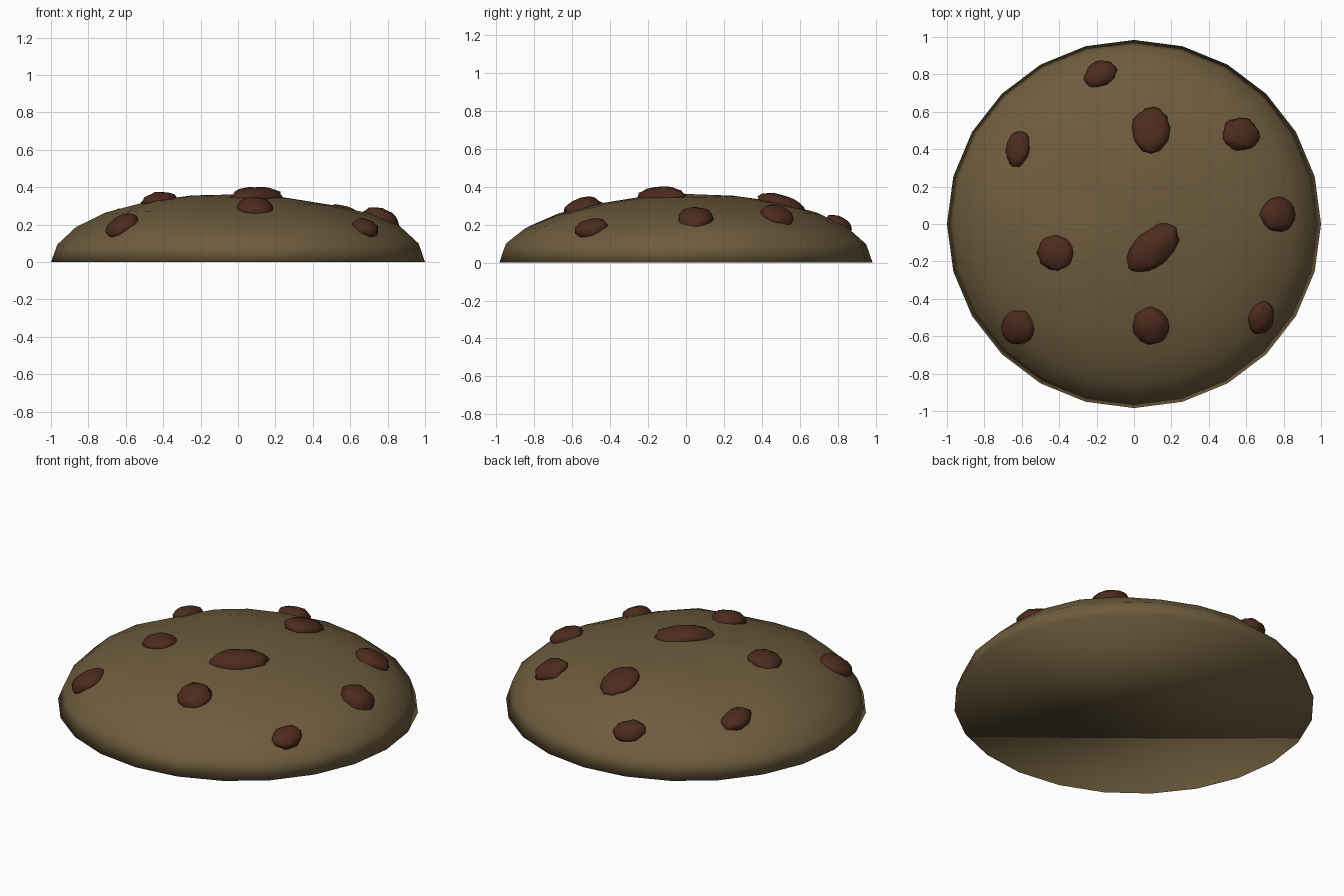
import bpy, math, random
from mathutils import Vector, Matrix, noise

if "Cube" in bpy.data.objects:
    bpy.data.objects.remove(bpy.data.objects["Cube"])

random.seed(4)

def material(name, rgb):
    m = bpy.data.materials.new(name)
    m.diffuse_color = (*rgb, 1)
    m.use_nodes = True
    m.node_tree.nodes["Principled BSDF"].inputs["Base Color"].default_value = m.diffuse_color
    return m

dough = material("dough", (0.155, 0.107, 0.047))
chocolate = material("chocolate", (0.075, 0.024, 0.013))

# Cookie body: flat-bottomed half sphere, 24 sides, 15 degree rings, slightly lumpy
SIDES, TOP = 24, 0.358
verts, faces = [], []
for ring in range(6):
    a = math.radians(15 * ring)
    for s in range(SIDES):
        t = 2 * math.pi * s / SIDES
        p = Vector((math.cos(a) * math.cos(t), 0.984 * math.cos(a) * math.sin(t), TOP * math.sin(a)))
        if ring:
            p.z += 0.022 * noise.noise(p * 2.5) + 0.004
        verts.append(p)
        if ring < 5:
            i, j = ring * SIDES + s, ring * SIDES + (s + 1) % SIDES
            faces.append((i, j, j + SIDES, i + SIDES))
verts.append(Vector((0, 0, 0.362)))
last = 5 * SIDES
faces += [(last + s, last + (s + 1) % SIDES, len(verts) - 1) for s in range(SIDES)]
faces.append(tuple(reversed(range(SIDES))))
mesh = bpy.data.meshes.new("cookie")
mesh.from_pydata(verts, [], faces)
mesh.materials.append(dough)
mesh.shade_smooth()
cookie = bpy.data.objects.new("cookie", mesh)
bpy.context.collection.objects.link(cookie)

# Chocolate chips: lumpy ellipsoids half sunk into the dome
def chip(n, x, y, rx, ry, turn, h):
    hit, loc, normal, _ = cookie.ray_cast(Vector((x, y, 2)), Vector((0, 0, -1)))
    bpy.ops.mesh.primitive_ico_sphere_add(subdivisions=3, radius=1)
    o = bpy.context.object
    o.name = f"chocolate_chip_{n}"
    for v in o.data.vertices:
        v.co *= 1 + 0.14 * noise.noise(v.co * 2.2 + Vector((n * 7.3, 0, 0)))
    tilt = Vector((0, 0, 1)).rotation_difference(normal).to_matrix().to_4x4()
    spin = Matrix.Rotation(math.radians(turn), 4, 'Z')
    o.data.transform(Matrix.Translation(loc) @ tilt @ spin @ Matrix.Diagonal((rx, ry, h, 1)))
    o.data.materials.append(chocolate)
    o.data.shade_smooth()

chips = [
    (-0.18, 0.80, 0.09, 0.07, 30, 0.05), (-0.62, 0.40, 0.065, 0.10, -5, 0.05),
    (0.09, 0.50, 0.10, 0.125, 0, 0.045), (0.57, 0.48, 0.10, 0.09, 0, 0.05),
    (0.77, 0.05, 0.10, 0.092, 0, 0.055), (-0.42, -0.155, 0.095, 0.092, 0, 0.042),
    (0.10, -0.13, 0.165, 0.095, 40, 0.052), (-0.62, -0.555, 0.10, 0.09, 45, 0.048),
    (0.09, -0.545, 0.095, 0.10, 0, 0.055), (0.68, -0.50, 0.07, 0.09, -15, 0.048),
]
for n, c in enumerate(chips, 1):
    chip(n, *c)
